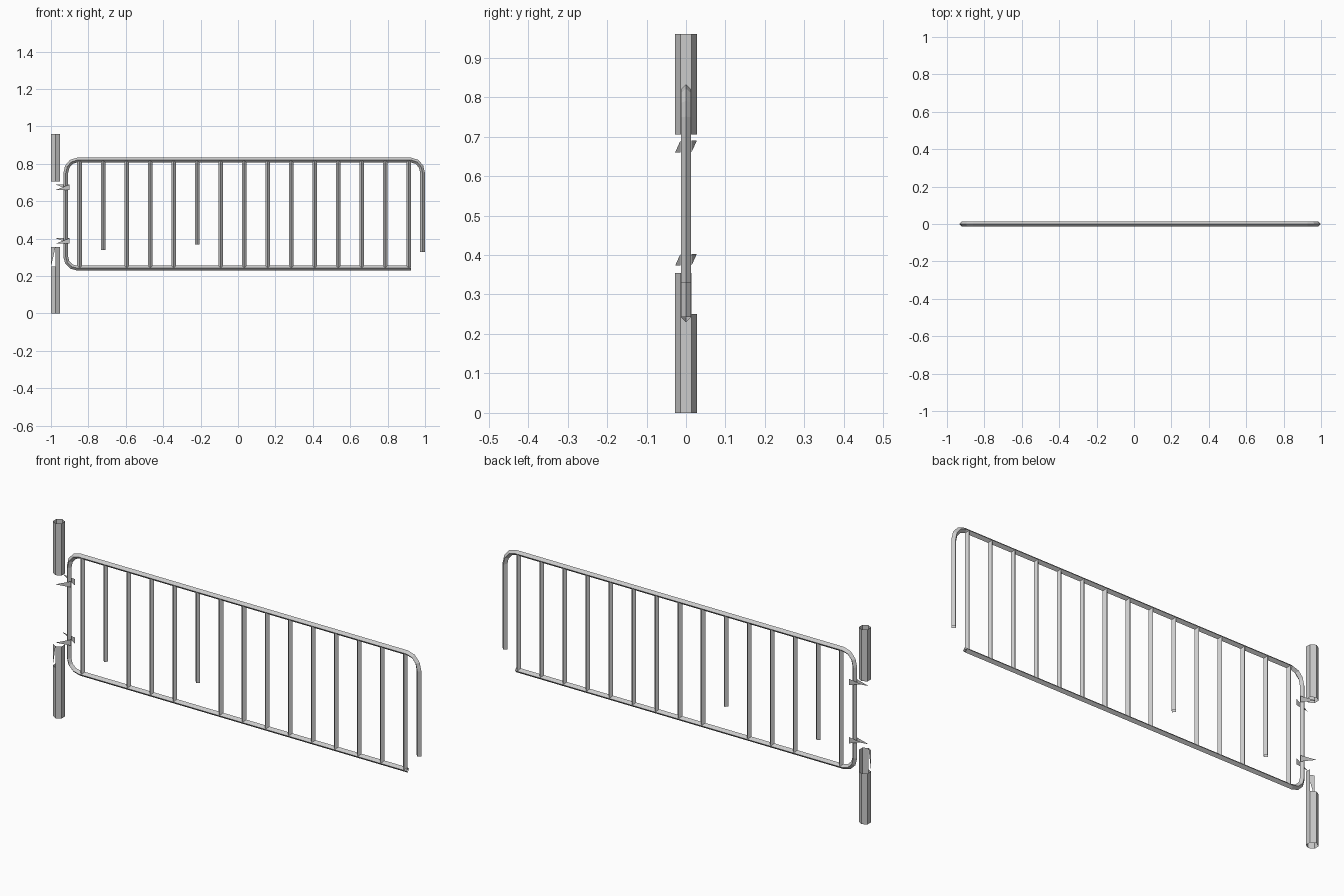
import bpy, bmesh, math
from mathutils import Vector

if "Cube" in bpy.data.objects:
    bpy.data.objects.remove(bpy.data.objects["Cube"])


def make(name, bm):
    me = bpy.data.meshes.new(name)
    bm.to_mesh(me)
    bm.free()
    ob = bpy.data.objects.new(name, me)
    bpy.context.collection.objects.link(ob)
    return ob


def tube(name, path, r, sides):
    """Open-ended faceted tube along a path of (x, z) points."""
    bm = bmesh.new()
    pts = [Vector((x, 0, z)) for x, z in path]
    side = Vector((0, 1, 0))
    rings = []
    for i, p in enumerate(pts):
        t = (pts[min(i + 1, len(pts) - 1)] - pts[max(i - 1, 0)]).normalized()
        v = t.cross(side)
        rings.append([bm.verts.new(p + r * (math.cos(a) * side + math.sin(a) * v))
                      for a in (2 * math.pi * k / sides for k in range(sides))])
    for a, b in zip(rings, rings[1:]):
        for k in range(sides):
            j = (k + 1) % sides
            bm.faces.new((a[k], a[j], b[j], b[k]))
    bmesh.ops.recalc_face_normals(bm, faces=bm.faces)
    return make(name, bm)


def bend(cx, cz, rx, rz, a0, a1, n=3):
    """Points on a quarter ellipse."""
    return [(cx + rx * math.cos(math.radians(a0 + (a1 - a0) * i / n)),
             cz + rz * math.sin(math.radians(a0 + (a1 - a0) * i / n))) for i in range(n + 1)]


TOP, BOTTOM, LEFT, RIGHT, R = 0.82, 0.243, -0.921, 0.987, 0.0128

# Bent outer frame, open at the lower right
frame = [(0.925, BOTTOM)]
frame += bend(LEFT + 0.06, BOTTOM + 0.06, 0.06, 0.06, 270, 180)
frame += bend(LEFT + 0.06, TOP - 0.07, 0.06, 0.07, 180, 90)
frame += bend(RIGHT - 0.06, TOP - 0.07, 0.06, 0.07, 90, 0)
frame += [(RIGHT, 0.33)]
tube("frame", frame, R, 4)

# Vertical bars, two of them broken short
short = {1: 0.34, 5: 0.37}
for i in range(15):
    x = -0.847 + i * 0.1257
    tube(f"bar_{i + 1}", [(x, short.get(i, BOTTOM)), (x, TOP)], 0.0125, 4)

# Hinge post: upper piece, lower piece
PX, PR = -0.976, 0.0275
tube("post_upper", [(PX, 0.705), (PX, 0.96)], PR, 6)
tube("post_lower", [(PX, 0), (PX, 0.25)], PR, 6)

# Jagged torn top of the lower post: only some sides carry on upwards
bm = bmesh.new()


def corner(deg, z):
    a = math.radians(deg)
    return bm.verts.new((PX + PR * math.cos(a), PR * math.sin(a), z))


for a in (270, 330):
    bm.faces.new((corner(a, 0.25), corner(a + 60, 0.25),
                  corner(a + 60, 0.355), corner(a, 0.355)))
bm.faces.new((corner(210, 0.25), corner(270, 0.355), corner(210, 0.355)))
make("post_torn_edge", bm)

# Triangular hinge straps on both faces of the gate
for name, z in (("hinge_upper", 0.66), ("hinge_lower", 0.373)):
    bm = bmesh.new()
    for s, za, zb in ((-1, z, z + 0.03), (1, z + 0.03, z)):
        bm.faces.new([bm.verts.new(c) for c in (
            (-0.976, s * 0.0275, za), (-0.9, s * 0.014, za), (-0.9, s * 0.014, zb))])
    make(name, bm)
